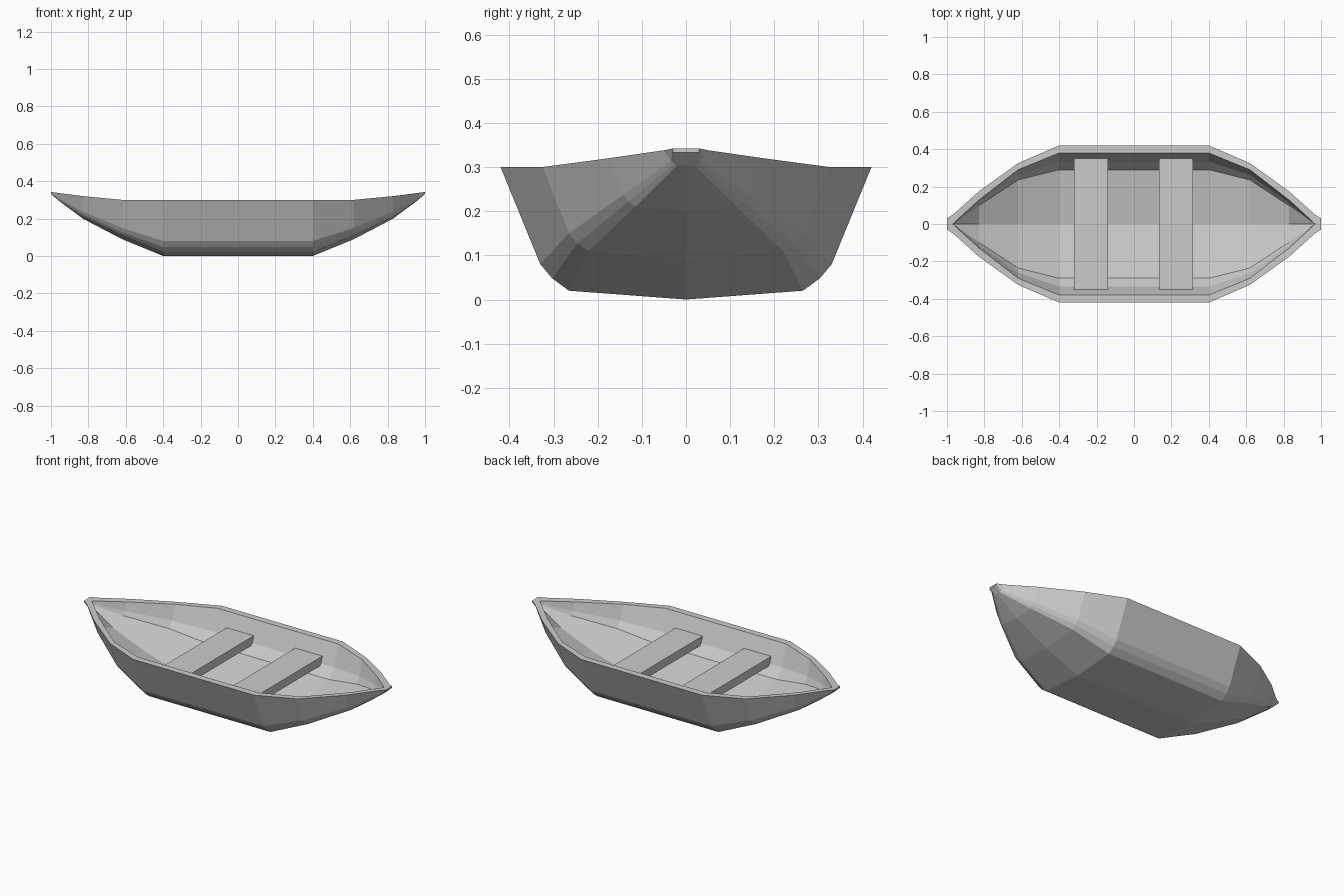
import bpy, bmesh

if "Cube" in bpy.data.objects:
    bpy.data.objects.remove(bpy.data.objects["Cube"])

# Half sections (y, z): outer keel, three chines, sheer, then inner sheer, two chines, floor
mid = [(0, 0), (.265, .02), (.303, .048), (.33, .08), (.42, .30),
       (.38, .30), (.335, .178), (.29, .122), (0, .068)]
quarter = [(0, .09), (.22, .11), (.246, .127), (.265, .15), (.325, .30),
           (.29, .30), (.262, .213), (.235, .175), (0, .13)]
bow = [(0, .20), (.115, .21), (.13, .222), (.142, .237), (.174, .32),
       (.128, .32), (.112, .272), (.097, .25), (0, .215)]
stem = [(0, .303), (.02, .303), (.027, .307), (.034, .314), (.05, .338),
        (0, .338), (0, .325), (0, .317), (0, .305)]
tip = [(0, .333), (.02, .333), (.026, .333), (.03, .333), (.03, .342), (0, .342)]
stations = [(0, mid), (.4, mid), (.62, quarter), (.83, bow), (.968, stem), (1, tip)]


def make_object(name, bm):
    bmesh.ops.recalc_face_normals(bm, faces=bm.faces)
    mesh = bpy.data.meshes.new(name)
    bm.to_mesh(mesh)
    bm.free()
    obj = bpy.data.objects.new(name, mesh)
    bpy.context.collection.objects.link(obj)
    return obj


# Hull: one quarter lofted through the stations, mirrored both ways
bm = bmesh.new()
rings = [[bm.verts.new((x, y, z)) for y, z in section] for x, section in stations]
for a, b in zip(rings, rings[1:]):
    for i in range(min(len(a), len(b)) - 1):
        bm.faces.new((a[i], b[i], b[i + 1], a[i + 1]))
bm.faces.new(rings[-1])
hull = make_object("hull", bm)
mirror = hull.modifiers.new("mirror", 'MIRROR')
mirror.use_axis = (True, True, False)
mirror.merge_threshold = .0005

# Seats: two planks across the hull, ends set into the sides
for name, x in (("rear_seat", -.23), ("front_seat", .225)):
    bm = bmesh.new()
    bmesh.ops.create_cube(bm, size=1)
    bmesh.ops.scale(bm, vec=(.18, .71, .05), verts=bm.verts)
    seat = make_object(name, bm)
    seat.location = (x, 0, .192)
